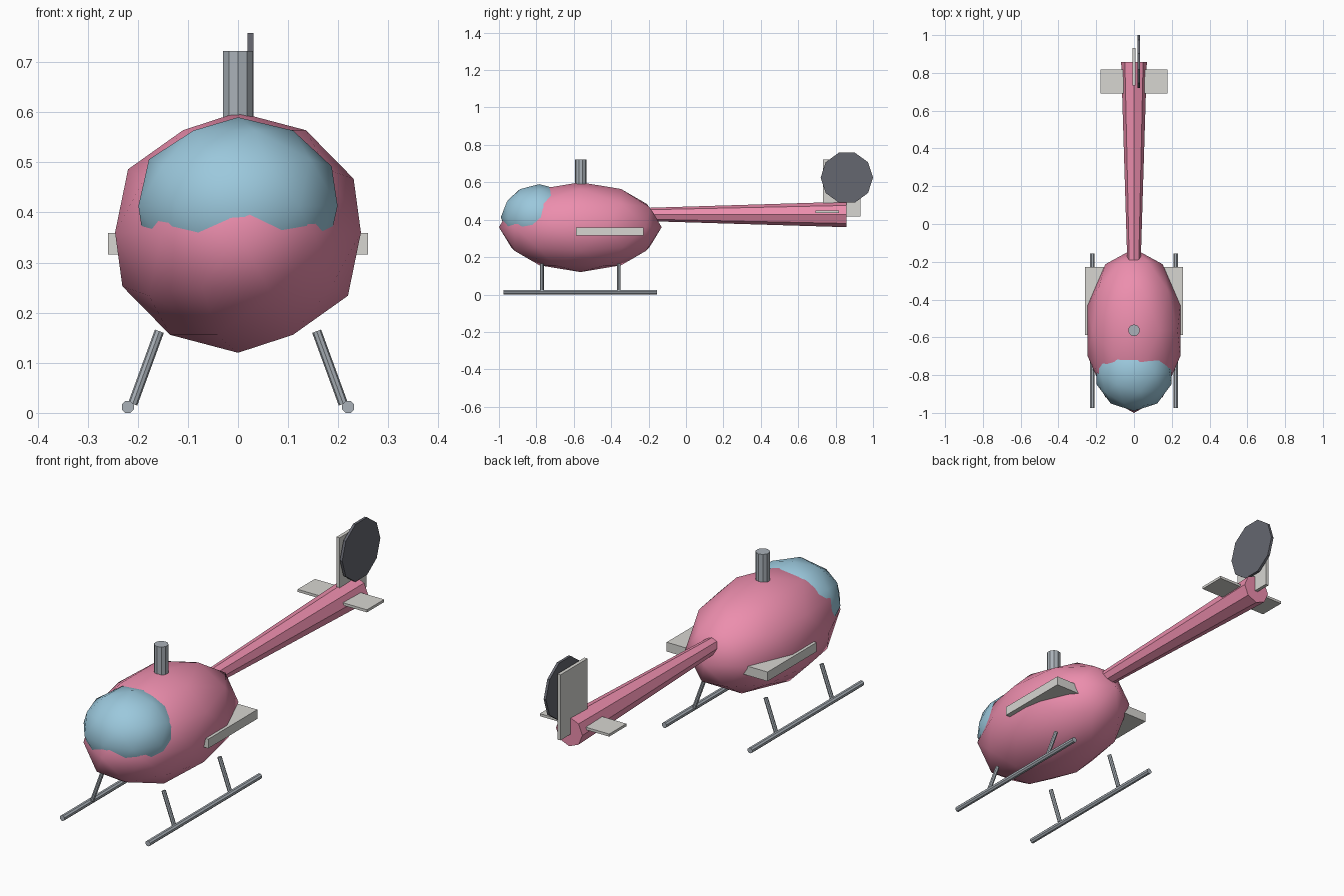
import bpy
from math import pi
from mathutils import Vector

if "Cube" in bpy.data.objects:
    bpy.data.objects.remove(bpy.data.objects["Cube"])


def material(name, rgb):
    m = bpy.data.materials.new(name)
    m.diffuse_color = (*rgb, 1)
    m.use_nodes = True
    m.node_tree.nodes["Principled BSDF"].inputs["Base Color"].default_value = m.diffuse_color
    return m


PINK = material("pink_paint", (0.84, 0.27, 0.42))
GLASS = material("blue_glass", (0.33, 0.58, 0.72))
METAL = material("metal", (0.40, 0.44, 0.48))
PALE = material("pale_panel", (0.68, 0.67, 0.64))
DARK = material("dark_disc", (0.13, 0.135, 0.16))


def finish(name, mat):
    ob = bpy.context.object
    ob.name = name
    ob.data.materials.append(mat)
    return ob


def ellipsoid(name, centre, radii, mat):
    bpy.ops.mesh.primitive_ico_sphere_add(subdivisions=2, radius=1, location=centre)
    ob = finish(name, mat)
    ob.scale = radii
    bpy.ops.object.transform_apply(location=False, rotation=False, scale=True)
    bpy.ops.object.shade_smooth()


def box(name, lo, hi, mat):
    lo, hi = Vector(lo), Vector(hi)
    bpy.ops.mesh.primitive_cube_add(size=1, location=(lo + hi) / 2)
    finish(name, mat).scale = hi - lo


def rod(name, a, b, r1, mat, r2=None, sides=8, turn=0):
    a, b = Vector(a), Vector(b)
    bpy.ops.mesh.primitive_cone_add(vertices=sides, radius1=r1, radius2=r1 if r2 is None else r2,
                                    depth=(b - a).length, location=(a + b) / 2)
    ob = finish(name, mat)
    ob.rotation_mode = 'QUATERNION'
    spin = Vector((0, 0, 1)).rotation_difference(Vector((0, 0, 1)))
    spin = (b - a).to_track_quat('Z', 'Y')
    ob.rotation_quaternion = spin
    if turn:
        from mathutils import Matrix
        ob.data.transform(Matrix.Rotation(turn, 4, 'Z'))


# Body and canopy
ellipsoid("fuselage", (0, -0.565, 0.36), (0.258, 0.435, 0.24), PINK)
ellipsoid("canopy", (0, -0.785, 0.413), (0.209, 0.205, 0.177), GLASS)

# Rotor mast and tail boom
rod("rotor_mast", (0, -0.563, 0.55), (0, -0.563, 0.722), 0.031, METAL, sides=10)
rod("tail_boom", (0, -0.19, 0.428), (0, 0.857, 0.428), 0.036, PINK, r2=0.068)

# Tail surfaces and tail rotor disc
box("tail_fin", (-0.008, 0.733, 0.418), (0.008, 0.933, 0.722), PALE)
box("tailplane", (-0.178, 0.692, 0.437), (0.178, 0.818, 0.449), PALE)
rod("tail_rotor_disc", (0.019, 0.86, 0.625), (0.031, 0.86, 0.625), 0.14, DARK,
    sides=10, turn=pi / 2)

# Stub wings
box("stub_wings", (-0.259, -0.588, 0.316), (0.259, -0.228, 0.359), PALE)

# Landing skids with struts
for side, s in (("left", -1), ("right", 1)):
    rod(f"{side}_skid", (s * 0.22, -0.975, 0.012), (s * 0.22, -0.155, 0.012), 0.013,
        METAL, turn=pi / 8)
    for end, y in (("front", -0.77), ("rear", -0.36)):
        rod(f"{side}_{end}_strut", (s * 0.21, y, 0.018), (s * 0.157, y, 0.163), 0.0095, METAL)
